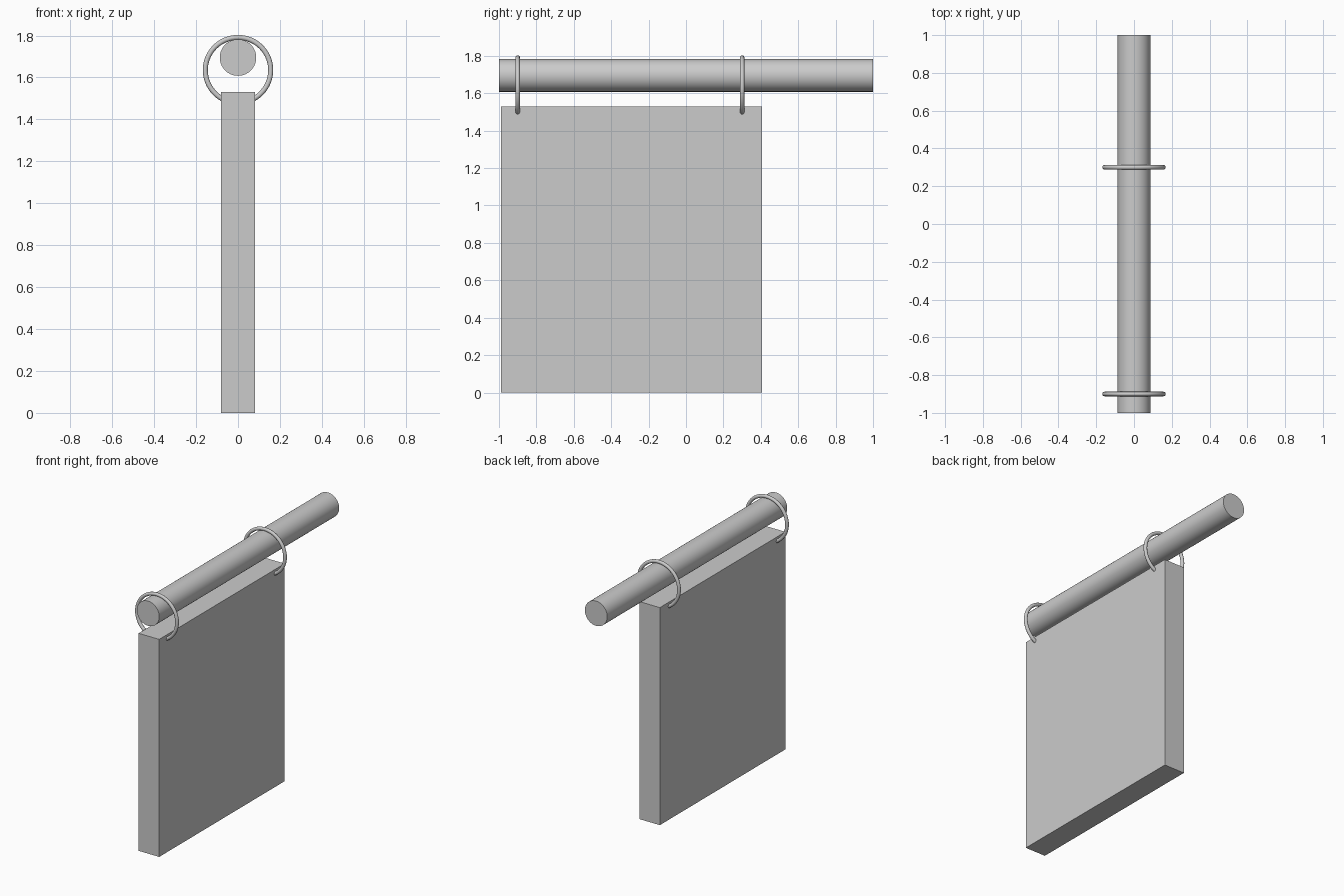
import bpy, math

if "Cube" in bpy.data.objects:
    bpy.data.objects.remove(bpy.data.objects["Cube"])

ROD_R, ROD_Z = 0.087, 1.695
RING_Z, RING_R, WIRE_R = 1.635, 0.156, 0.012


def smooth(obj):
    bpy.ops.object.shade_smooth_by_angle(angle=math.radians(35))
    return obj


# Horizontal hanging rod running front to back
bpy.ops.mesh.primitive_cylinder_add(vertices=64, radius=ROD_R, depth=2,
                                    location=(0, 0, ROD_Z),
                                    rotation=(math.pi / 2, 0, 0))
rod = bpy.context.object
rod.name = "rod"
smooth(rod)

# Hanging panel
y0, y1, height, thick = -0.99, 0.405, 1.53, 0.16
bpy.ops.mesh.primitive_cube_add(size=1, location=(0, (y0 + y1) / 2, height / 2))
panel = bpy.context.object
panel.name = "panel"
panel.scale = (thick, y1 - y0, height)
bpy.ops.object.transform_apply(location=False, rotation=False, scale=True)

# Rings looped over the rod and through the top of the panel
for name, y in (("front_ring", -0.9), ("back_ring", 0.3)):
    bpy.ops.mesh.primitive_torus_add(major_segments=64, minor_segments=16,
                                     major_radius=RING_R, minor_radius=WIRE_R,
                                     location=(0, y, RING_Z),
                                     rotation=(math.pi / 2, 0, 0))
    ring = bpy.context.object
    ring.name = name
    smooth(ring)
